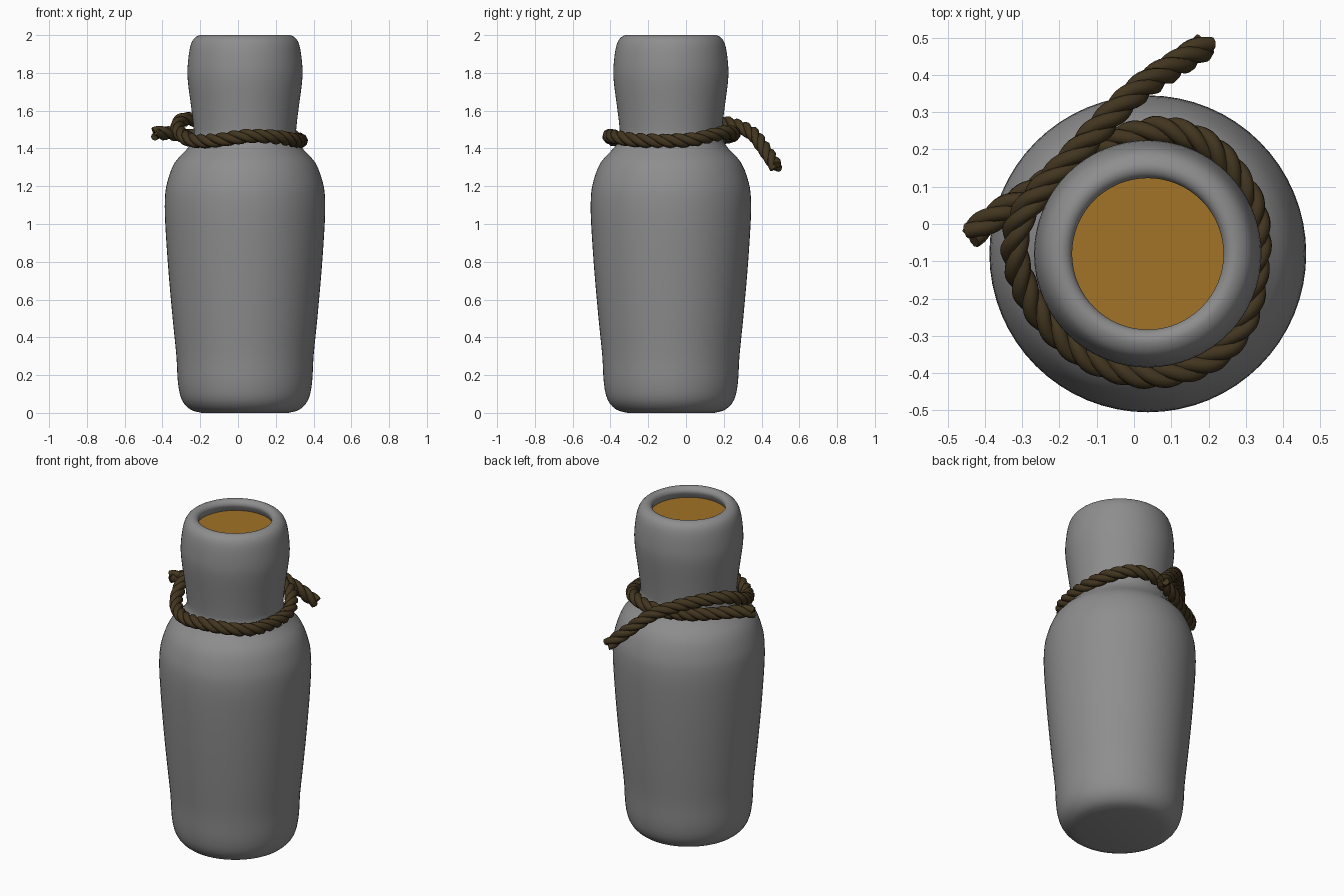
import bpy, bmesh, math
from mathutils import Vector, Matrix

if "Cube" in bpy.data.objects:
    bpy.data.objects.remove(bpy.data.objects["Cube"], do_unlink=True)

CENTRE = Vector((0.037, -0.08, 0))


def make_material(name, rgb):
    mat = bpy.data.materials.new(name)
    mat.use_nodes = True
    mat.diffuse_color = (*rgb, 1)
    bsdf = mat.node_tree.nodes["Principled BSDF"]
    bsdf.inputs["Base Color"].default_value = (*rgb, 1)
    return mat


def smooth_path(points, steps):
    """Catmull-Rom curve through the points."""
    p = [Vector(q) for q in points]
    p = [2 * p[0] - p[1]] + p + [2 * p[-1] - p[-2]]
    out = []
    for a, b, c, d in zip(p, p[1:], p[2:], p[3:]):
        for i in range(steps):
            t = i / steps
            out.append(0.5 * (2 * b + (c - a) * t + (2 * a - 5 * b + 4 * c - d) * t**2
                              + (3 * b - a - 3 * c + d) * t**3))
    return out + [p[-2]]


def lathe(name, profile, mat, segments=64):
    bm = bmesh.new()
    verts = [bm.verts.new((r, 0, z)) for r, z in profile]
    edges = [bm.edges.new(pair) for pair in zip(verts, verts[1:])]
    bmesh.ops.spin(bm, geom=verts + edges, cent=(0, 0, 0), axis=(0, 0, 1),
                   angle=math.tau, steps=segments)
    bmesh.ops.remove_doubles(bm, verts=bm.verts, dist=0.0005)
    bmesh.ops.recalc_face_normals(bm, faces=bm.faces)
    mesh = bpy.data.meshes.new(name)
    bm.to_mesh(mesh)
    bm.free()
    mesh.materials.append(mat)
    obj = bpy.data.objects.new(name, mesh)
    obj.location = CENTRE
    bpy.context.collection.objects.link(obj)
    return obj


def shade(obj):
    bpy.ops.object.select_all(action='DESELECT')
    obj.select_set(True)
    bpy.context.view_layer.objects.active = obj
    bpy.ops.object.shade_smooth_by_angle(angle=math.radians(50))


clay = make_material("grey_clay", (0.27, 0.27, 0.27))
gold = make_material("golden_liquid", (0.36, 0.17, 0.02))
hemp = make_material("dark_brown_rope", (0.055, 0.036, 0.014))

# Bottle: outer wall, rounded rim and inner wall in one profile
wall = [(0.23, 0.0), (0.29, 0.018), (0.335, 0.07), (0.355, 0.16), (0.363, 0.3),
        (0.383, 0.5), (0.406, 0.76), (0.422, 1.0), (0.424, 1.13), (0.412, 1.22),
        (0.372, 1.325), (0.3, 1.405), (0.272, 1.46), (0.273, 1.52), (0.285, 1.62),
        (0.302, 1.75), (0.304, 1.83), (0.292, 1.93), (0.272, 1.98), (0.24, 2.0),
        (0.215, 1.995), (0.203, 1.975), (0.21, 1.95), (0.23, 1.9), (0.235, 1.8)]
outline = [(0, 0)] + [tuple(v) for v in smooth_path(wall, 3)] + [(0, 1.8)]
shade(lathe("bottle", outline, clay))

# Liquid surface just below the rim
lathe("liquid", [(0, 1.935), (0.217, 1.935)], gold)

# Rope centre line: short tail, one turn about the neck, crossing, long tail
route = [(-0.44, -0.03, 1.48), (-0.36, 0.03, 1.48), (-0.25, 0.1, 1.465),
         (-0.12, 0.19, 1.46), (0, 0.24, 1.47), (0.1, 0.25, 1.48), (0.2, 0.21, 1.485),
         (0.28, 0.12, 1.465), (0.325, 0.02, 1.445), (0.327, -0.12, 1.44),
         (0.29, -0.27, 1.445), (0.2, -0.365, 1.46), (0.05, -0.405, 1.465),
         (-0.1, -0.37, 1.445), (-0.21, -0.29, 1.44), (-0.285, -0.19, 1.46),
         (-0.32, -0.07, 1.51), (-0.295, 0.03, 1.55), (-0.22, 0.12, 1.55),
         (-0.1, 0.25, 1.525), (0, 0.35, 1.48), (0.1, 0.42, 1.39), (0.195, 0.48, 1.3)]
path = smooth_path(route, 14)

# Three strands twisted around the centre line
PITCH, OFFSET, STRAND = 0.2, 0.018, 0.021
rope_curve = bpy.data.curves.new("rope", 'CURVE')
rope_curve.dimensions = '3D'
rope_curve.bevel_depth = STRAND
rope_curve.bevel_resolution = 2
rope_curve.use_fill_caps = True
rope_curve.materials.append(hemp)
strands = [[], [], []]
tangent = (path[1] - path[0]).normalized()
normal = tangent.orthogonal().normalized()
travelled = 0
for i, point in enumerate(path):
    before, after = path[max(i - 1, 0)], path[min(i + 1, len(path) - 1)]
    new_tangent = (after - before).normalized()
    normal = tangent.rotation_difference(new_tangent) @ normal
    tangent = new_tangent
    travelled += (point - before).length
    for k, strand in enumerate(strands):
        turn = math.tau * (travelled / PITCH + k / 3)
        strand.append(point + Matrix.Rotation(turn, 3, tangent) @ normal * OFFSET)
for strand in strands:
    spline = rope_curve.splines.new('POLY')
    spline.points.add(len(strand) - 1)
    for target, co in zip(spline.points, strand):
        target.co = (*co, 1)
rope = bpy.data.objects.new("rope", rope_curve)
bpy.context.collection.objects.link(rope)
bpy.ops.object.select_all(action='DESELECT')
rope.select_set(True)
bpy.context.view_layer.objects.active = rope
bpy.ops.object.convert(target='MESH')
shade(bpy.context.view_layer.objects.active)
